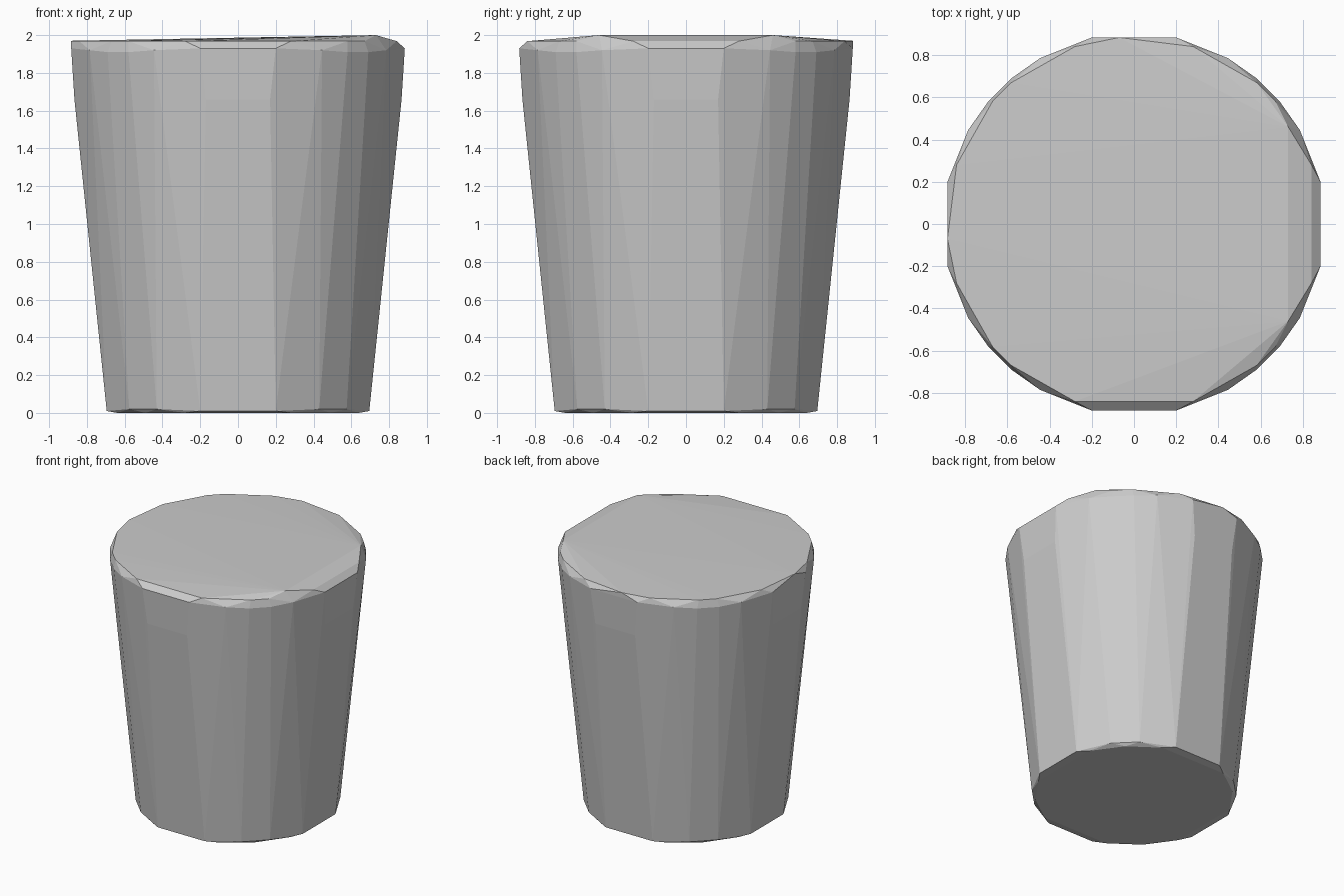
import bpy, bmesh

if "Cube" in bpy.data.objects:
    bpy.data.objects.remove(bpy.data.objects["Cube"])


def eightfold(a, b, z):
    """Mirror one rim point across both axes and both diagonals."""
    return {(sx * p, sy * q, z) for p, q in ((a, b), (b, a))
            for sx in (-1, 1) for sy in (-1, 1)}


# Octant profile points: base, lower edge, upper wall, outer rim, top rim
profile = [
    (0.28, 0.64, 0.0), (0.49, 0.49, 0.0),
    (0.2, 0.695, 0.01), (0.43, 0.575, 0.02),
    (0.17, 0.866, 1.66),
    (0.2, 0.883, 1.93), (0.445, 0.785, 1.92), (0.58, 0.69, 1.91),
    (0.28, 0.84, 1.968), (0.58, 0.67, 1.968),
]
points = set()
for a, b, z in profile:
    points |= eightfold(a, b, z)

# Uneven top: raised right corners, bulges on the left and back rim
points |= {(0.73, -0.46, 2.0), (0.73, 0.46, 2.0),
           (-0.883, -0.07, 1.97), (-0.07, 0.883, 1.97)}

# Faceted solid cup body
bm = bmesh.new()
for p in sorted(points):
    bm.verts.new(p)
res = bmesh.ops.convex_hull(bm, input=bm.verts[:])
loose = [v for v in bm.verts if not v.link_faces]
bmesh.ops.delete(bm, geom=loose, context='VERTS')
bmesh.ops.recalc_face_normals(bm, faces=bm.faces[:])
mesh = bpy.data.meshes.new("cup_body")
bm.to_mesh(mesh)
bm.free()
body = bpy.data.objects.new("cup_body", mesh)
bpy.context.collection.objects.link(body)
